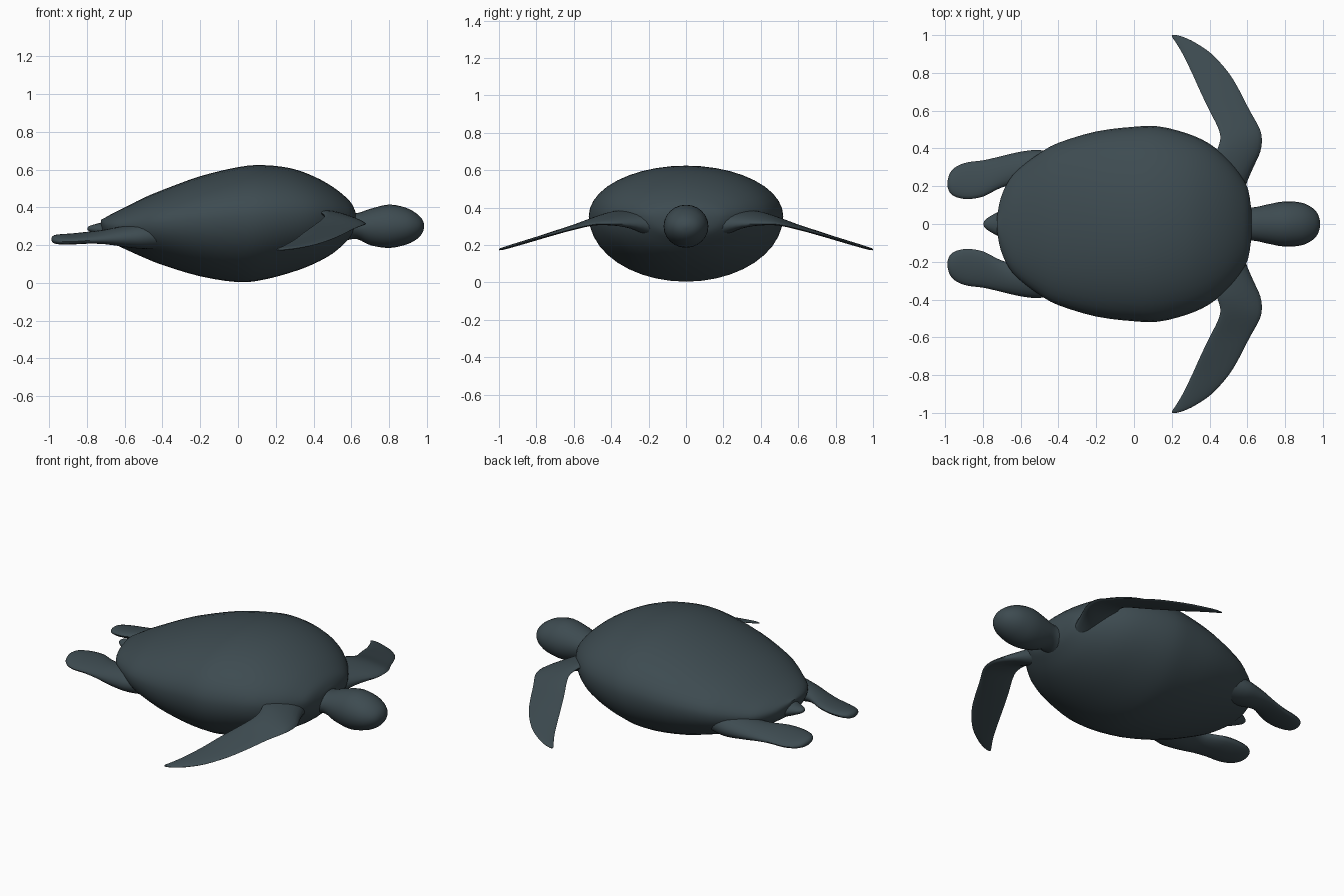
import bpy, bmesh, math
from mathutils import Vector

skin = bpy.data.materials.new("dark slate")
skin.diffuse_color = (0.047, 0.070, 0.081, 1)


def smooth_rows(rows, steps):
    """Catmull-Rom interpolation between the given section rows."""
    out = []
    n = len(rows)
    for i in range(n - 1):
        p = [rows[max(i - 1, 0)], rows[i], rows[i + 1], rows[min(i + 2, n - 1)]]
        for s in range(steps):
            t = s / steps
            out.append([0.5 * (2 * b + (c - a) * t + (2 * a - 5 * b + 4 * c - d) * t * t
                               + (3 * b - a - 3 * c + d) * t ** 3)
                        for a, b, c, d in zip(*p)])
    out.append(list(rows[-1]))
    return out


def loft(name, rows, seg=32, steps=3, mirror=False):
    """Rows: centre xyz, half-width vector xyz, height above, depth below."""
    bm = bmesh.new()
    rings = []
    for r in smooth_rows(rows, steps):
        c, a = Vector(r[0:3]), Vector(r[3:6])
        ring = []
        for k in range(seg):
            t = 2 * math.pi * k / seg
            s = math.sin(t)
            h = max(r[6], 0.001) if s > 0 else max(r[7], 0.001)
            ring.append(bm.verts.new(c + a * math.cos(t) + Vector((0, 0, s * h))))
        rings.append(ring)
    for p, q in zip(rings, rings[1:]):
        for k in range(seg):
            j = (k + 1) % seg
            bm.faces.new((p[k], p[j], q[j], q[k]))
    bm.faces.new(rings[0])
    bm.faces.new(rings[-1])
    bmesh.ops.recalc_face_normals(bm, faces=bm.faces)
    me = bpy.data.meshes.new(name)
    bm.to_mesh(me)
    bm.free()
    me.materials.append(skin)
    ob = bpy.data.objects.new(name, me)
    bpy.context.collection.objects.link(ob)
    if mirror:
        m = ob.modifiers.new("mirror", 'MIRROR')
        m.use_axis = (False, True, False)
    bpy.ops.object.select_all(action='DESELECT')
    ob.select_set(True)
    bpy.context.view_layer.objects.active = ob
    bpy.ops.object.shade_smooth_by_angle(angle=math.radians(50))
    return ob


def along_x(rows):
    """x, half width, top z, widest z, bottom z -> loft rows on the centre line."""
    return [(x, 0, m, 0, w, 0, t - m, m - b) for x, w, t, m, b in rows]


# shell and belly
loft("shell_body", along_x([
    (-0.725, 0.04, 0.335, 0.315, 0.290), (-0.705, 0.14, 0.345, 0.305, 0.245),
    (-0.66, 0.235, 0.37, 0.30, 0.21), (-0.60, 0.30, 0.40, 0.30, 0.18),
    (-0.50, 0.375, 0.45, 0.31, 0.135), (-0.40, 0.43, 0.492, 0.32, 0.095),
    (-0.20, 0.49, 0.565, 0.335, 0.035), (0.0, 0.515, 0.613, 0.35, 0.004),
    (0.13, 0.517, 0.624, 0.355, 0.016), (0.28, 0.48, 0.607, 0.36, 0.055),
    (0.40, 0.425, 0.565, 0.36, 0.10), (0.50, 0.34, 0.510, 0.36, 0.155),
    (0.57, 0.25, 0.455, 0.355, 0.215), (0.605, 0.18, 0.415, 0.35, 0.255),
    (0.622, 0.07, 0.375, 0.34, 0.30)]), seg=40)

# neck and head
loft("head", along_x([
    (0.48, 0.12, 0.40, 0.31, 0.18), (0.56, 0.10, 0.38, 0.30, 0.22),
    (0.63, 0.088, 0.37, 0.30, 0.232), (0.70, 0.102, 0.392, 0.30, 0.20),
    (0.80, 0.120, 0.415, 0.30, 0.185), (0.89, 0.112, 0.398, 0.30, 0.203),
    (0.945, 0.085, 0.368, 0.30, 0.23), (0.975, 0.05, 0.338, 0.30, 0.262),
    (0.986, 0.008, 0.308, 0.30, 0.293)]), seg=24)

# tail
loft("tail", along_x([
    (-0.60, 0.13, 0.34, 0.28, 0.20), (-0.70, 0.075, 0.325, 0.28, 0.235),
    (-0.76, 0.042, 0.31, 0.285, 0.26), (-0.79, 0.02, 0.30, 0.287, 0.275),
    (-0.797, 0.004, 0.292, 0.288, 0.284)]), seg=16)

# front flippers: y, leading x, trailing x, z, trailing edge lift, half thickness
front = [(0.12, 0.57, 0.32, 0.30, 0.0, 0.085), (0.20, 0.59, 0.34, 0.315, 0.01, 0.068),
         (0.30, 0.632, 0.39, 0.337, 0.025, 0.042), (0.38, 0.668, 0.435, 0.342, 0.03, 0.026),
         (0.45, 0.677, 0.457, 0.335, 0.022, 0.019), (0.51, 0.663, 0.445, 0.322, 0.015, 0.015),
         (0.60, 0.613, 0.40, 0.295, 0.008, 0.012), (0.70, 0.562, 0.352, 0.265, 0.004, 0.011),
         (0.80, 0.502, 0.307, 0.234, 0.0, 0.010), (0.90, 0.412, 0.258, 0.204, 0.0, 0.009),
         (0.96, 0.325, 0.222, 0.186, 0.0, 0.008), (0.99, 0.262, 0.202, 0.178, 0.0, 0.006),
         (1.0, 0.225, 0.202, 0.175, 0.0, 0.003)]
loft("front_flipper", [((l + t) / 2, y, z, (l - t) / 2, 0, -lift, h, h)
                       for y, l, t, z, lift, h in front], seg=20, mirror=True)

# rear flippers: x, inner y, outer y, z, outer edge drop, half thickness
rear = [(-0.40, 0.18, 0.37, 0.25, 0.0, 0.07), (-0.50, 0.19, 0.392, 0.248, 0.005, 0.068),
        (-0.58, 0.195, 0.386, 0.246, 0.008, 0.058), (-0.66, 0.203, 0.37, 0.245, 0.012, 0.044),
        (-0.72, 0.185, 0.355, 0.243, 0.014, 0.034), (-0.80, 0.145, 0.337, 0.239, 0.015, 0.028),
        (-0.88, 0.132, 0.327, 0.233, 0.014, 0.026), (-0.94, 0.142, 0.305, 0.231, 0.011, 0.025),
        (-0.975, 0.165, 0.270, 0.231, 0.006, 0.020), (-0.988, 0.200, 0.225, 0.231, 0.0, 0.008)]
loft("rear_flipper", [(x, (i + o) / 2, z, 0, (o - i) / 2, -d, h, h)
                      for x, i, o, z, d, h in rear], seg=20, mirror=True)
